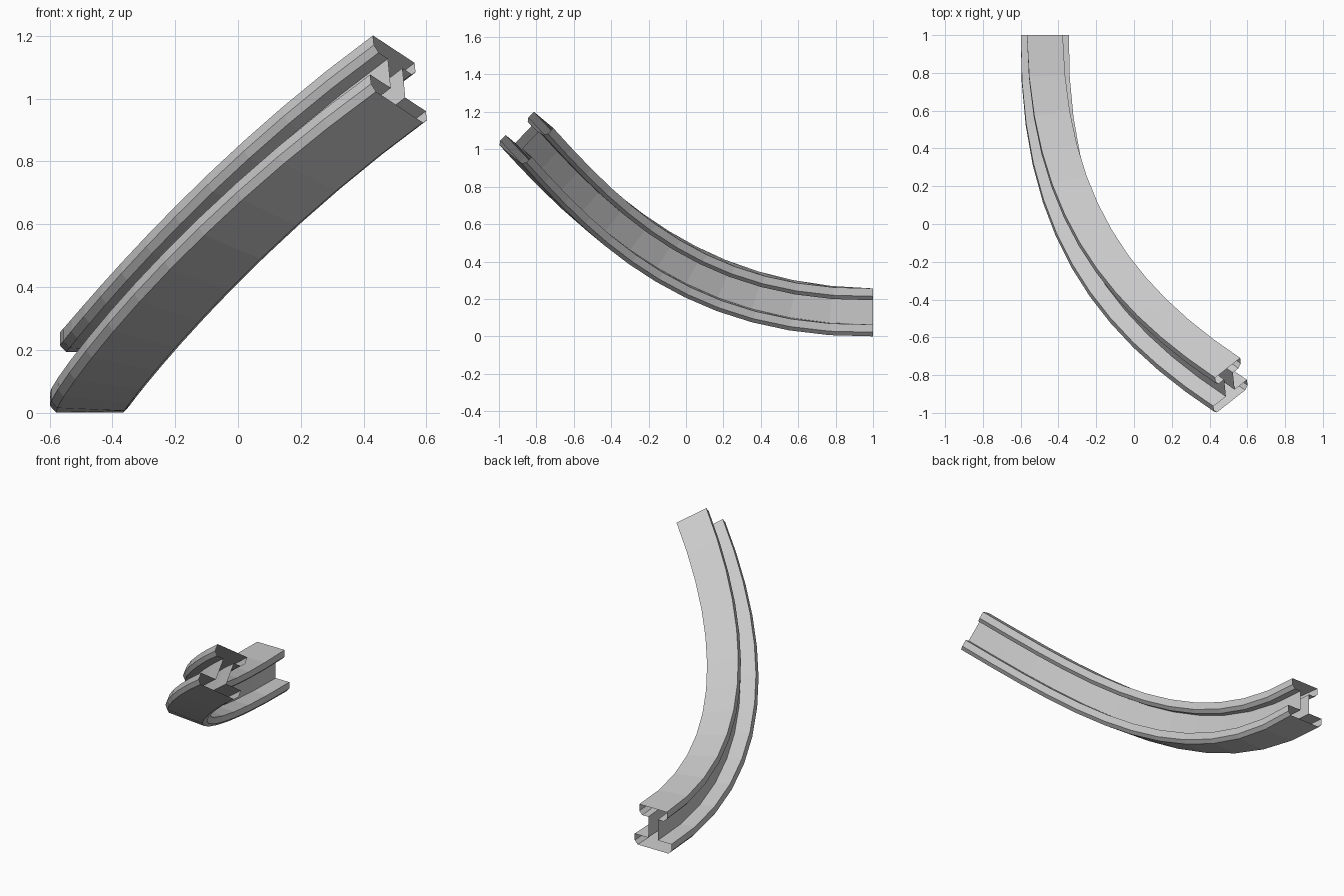
import bpy
from mathutils import Vector

if "Cube" in bpy.data.objects:
    bpy.data.objects.remove(bpy.data.objects["Cube"])

# Right half of the I-shaped section (across, up), bottom to top
HALF = [(0.107, -0.128), (0.127, -0.106), (0.127, -0.065), (0.033, -0.065),
        (0.033, 0.065), (0.075, 0.065), (0.095, 0.086), (0.095, 0.128)]
PROFILE = HALF + [(-x, z) for x, z in reversed(HALF)]
SEGMENTS = 12

# Path: starts level heading to the front, then climbs and turns right
end_dir = Vector((1, -0.66, 0.73)).normalized()
p0 = Vector((-0.472, 1.0, 0.128))
p1 = p0 + Vector((0, -0.95, 0))
p3 = Vector((0.505, -0.85, 1.065))
p2 = p3 - 0.85 * end_dir
side_start = Vector((1, 0, 0))
side_end = Vector((0.69, 0.55, -0.46))


def section(t):
    """Ring of points of the beam section at path position t."""
    s = 1 - t
    centre = p0 * s**3 + p1 * (3 * s * s * t) + p2 * (3 * s * t * t) + p3 * t**3
    tangent = ((p1 - p0) * s * s + (p2 - p1) * 2 * s * t + (p3 - p2) * t * t).normalized()
    side = side_start.lerp(side_end, t)
    side = (side - tangent * side.dot(tangent)).normalized()
    up = tangent.cross(side)
    return [centre + side * x + up * z for x, z in PROFILE]


# Beam skin, open at both ends
n = len(PROFILE)
verts = [v for i in range(SEGMENTS + 1) for v in section(i / SEGMENTS)]
faces = []
for i in range(SEGMENTS):
    for j in range(n):
        k = (j + 1) % n
        a, b = i * n, (i + 1) * n
        faces.append((a + j, a + k, b + k, b + j))

# Reverse the winding if the underside faces inwards
bottom = faces[n - 1]
normal = (verts[bottom[1]] - verts[bottom[0]]).cross(verts[bottom[2]] - verts[bottom[1]])
if normal.z > 0:
    faces = [f[::-1] for f in faces]

mesh = bpy.data.meshes.new("curved_track_beam")
mesh.from_pydata(verts, [], faces)
mesh.update()
beam = bpy.data.objects.new("curved_track_beam", mesh)
bpy.context.collection.objects.link(beam)
